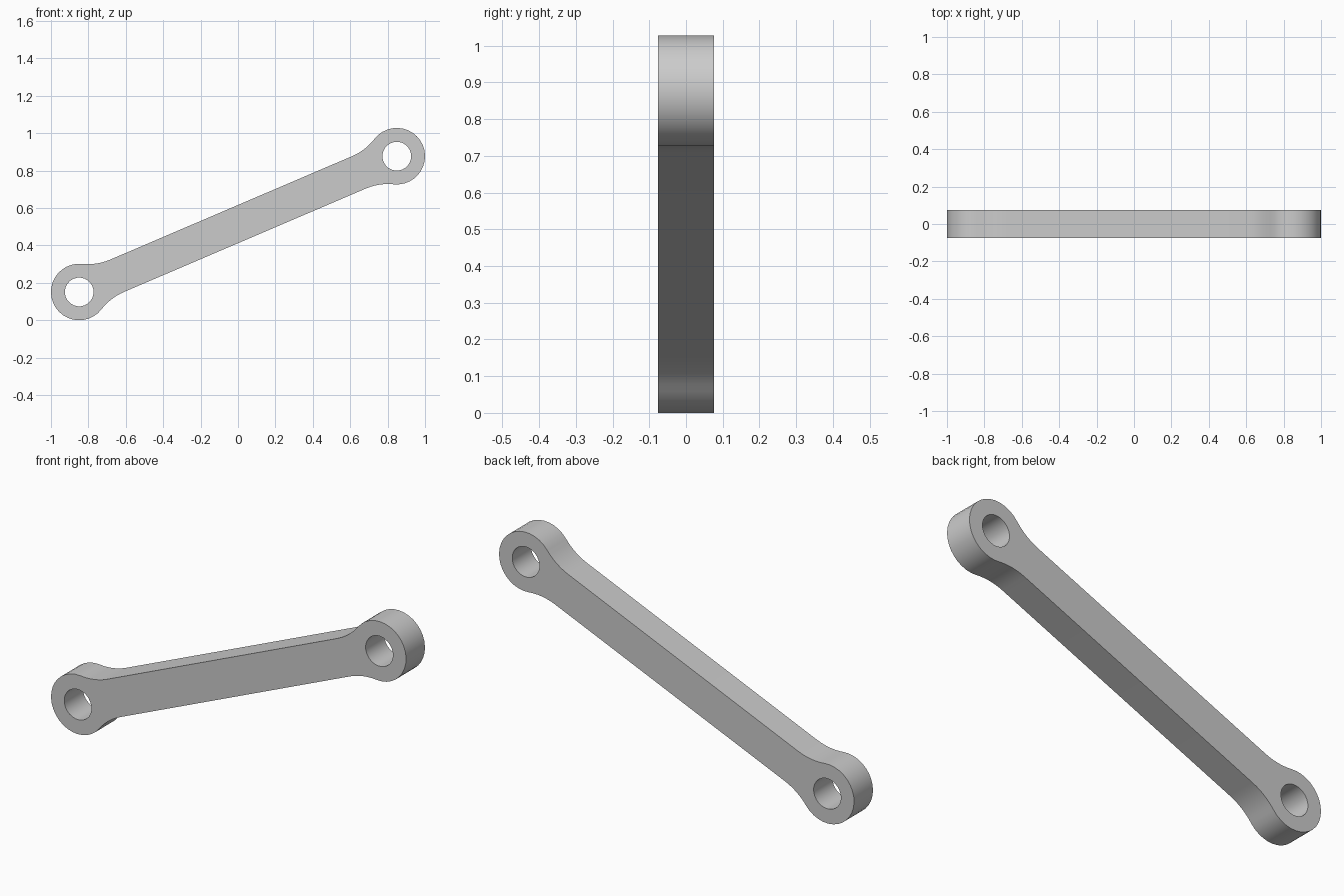
import bpy
import bmesh
from math import atan2, cos, sin, sqrt, tau
from mathutils import Matrix, Vector

cube = bpy.data.objects.get("Cube")
if cube:
    bpy.data.objects.remove(cube, do_unlink=True)

# Dimensions of the linkage
EYE = Vector((0.849, 0.363))     # half the offset between the two eyes
EYE_R, HOLE_R = 0.151, 0.077
BAR_HALF, FILLET_R = 0.094, 0.30
DEPTH = 0.152
HEIGHT_MID = 0.514
HALF_LEN = EYE.length
SLOPE = atan2(EYE.y, EYE.x)

grey = bpy.data.materials.new("plain grey")
grey.use_nodes = True
grey.diffuse_color = (0.6, 0.6, 0.6, 1)
grey.node_tree.nodes["Principled BSDF"].inputs["Base Color"].default_value = (0.6, 0.6, 0.6, 1)


def arc(cx, cy, r, start, end, steps):
    """Points along an arc, both ends included."""
    return [(cx + r * cos(a), cy + r * sin(a))
            for a in (start + (end - start) * i / steps for i in range(steps + 1))]


# Half outline: rounded eye, blended into the straight bar by tangent fillets
reach = EYE_R + FILLET_R
rise = BAR_HALF + FILLET_R
run = sqrt(reach ** 2 - rise ** 2)
tangent = atan2(rise, -run)
fx = HALF_LEN - run
down = -tau / 4
join = tangent - tau / 2
top_fillet = arc(fx, rise, FILLET_R, join, down, 6)
low_fillet = [(x, -y) for x, y in reversed(top_fillet)]
eye = arc(HALF_LEN, 0, EYE_R, -tangent, tangent, 22)
half = low_fillet + eye[1:-1] + top_fillet
outline = half + [(-x, -y) for x, y in half]
holes = [arc(s * HALF_LEN, 0, HOLE_R, 0, tau, 24)[:-1] for s in (1, -1)]

# Fill the outline around the holes, then extrude to full depth
bm = bmesh.new()
edges = []
for loop in [outline] + holes:
    verts = [bm.verts.new((x, -DEPTH / 2, z)) for x, z in loop]
    edges += [bm.edges.new((v, verts[i - 1])) for i, v in enumerate(verts)]
bmesh.ops.triangle_fill(bm, use_beauty=True, use_dissolve=False, edges=edges)
out = bmesh.ops.extrude_face_region(bm, geom=bm.faces[:], use_keep_orig=True)
bmesh.ops.translate(bm, vec=(0, DEPTH, 0),
                    verts=[g for g in out["geom"] if isinstance(g, bmesh.types.BMVert)])
bmesh.ops.recalc_face_normals(bm, faces=bm.faces[:])

# Tilt the arm and lift it to stand on the ground
bm.transform(Matrix.Translation((0, 0, HEIGHT_MID)) @ Matrix.Rotation(-SLOPE, 4, "Y"))

mesh = bpy.data.meshes.new("link_arm")
bm.to_mesh(mesh)
bm.free()
mesh.materials.append(grey)
arm = bpy.data.objects.new("link_arm", mesh)
bpy.context.collection.objects.link(arm)

# Smooth curved walls, crisp rims
bpy.ops.object.select_all(action="DESELECT")
arm.select_set(True)
bpy.context.view_layer.objects.active = arm
bpy.ops.object.shade_smooth_by_angle(angle=tau / 12)
